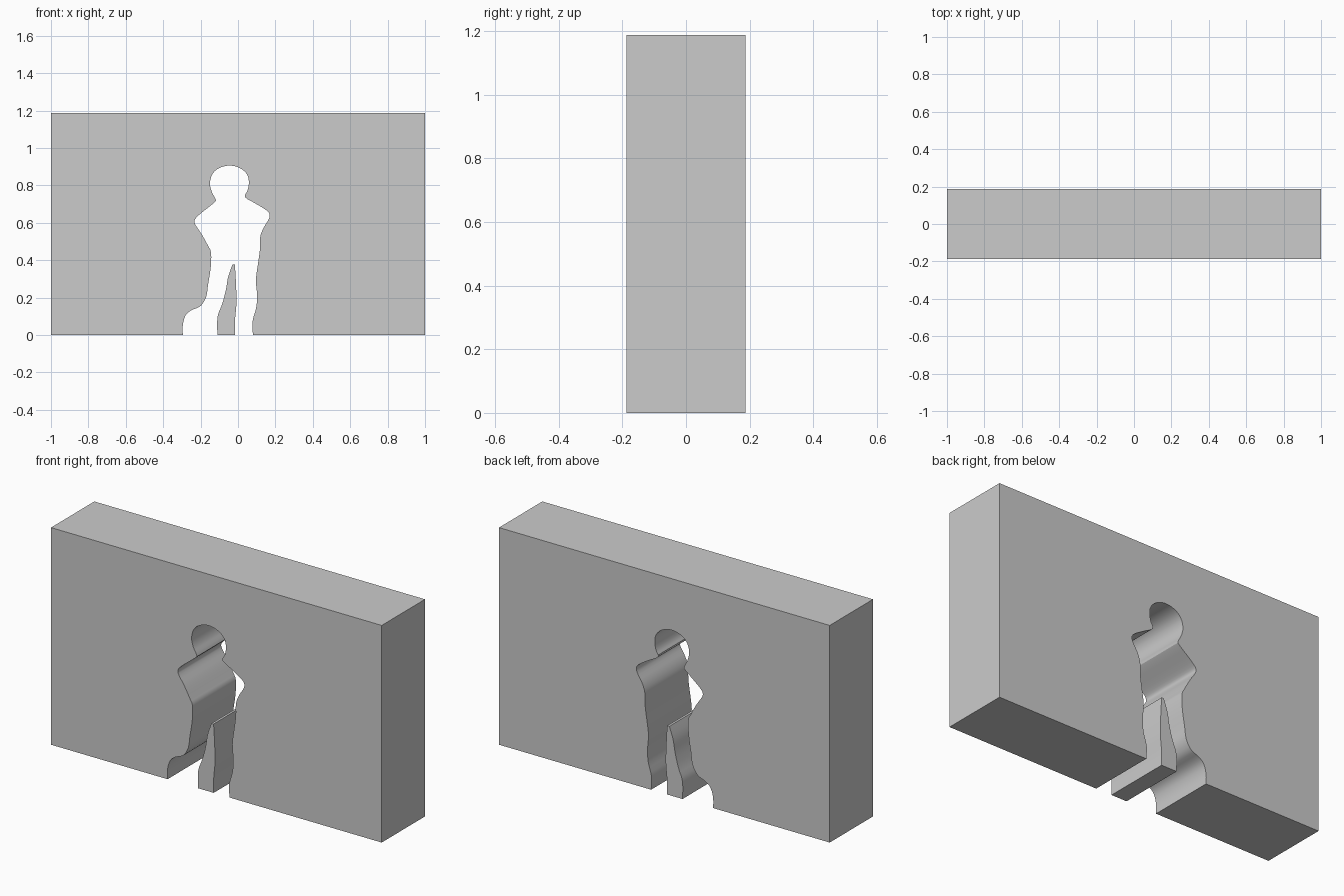
import bpy, bmesh
from mathutils import Vector

if "Cube" in bpy.data.objects:
    bpy.data.objects.remove(bpy.data.objects["Cube"])

W, H, D = 1.0, 1.187, 0.187   # half width, height, half depth


def smooth_path(pts, steps=3):
    """Catmull-Rom curve through the given (x, z) points."""
    p = [Vector(q) for q in pts]
    p = [p[0]] + p + [p[-1]]
    out = []
    for a, b, c, d in zip(p, p[1:], p[2:], p[3:]):
        for i in range(steps):
            t = i / steps
            out.append(b + 0.5 * t * (c - a + t * (2*a - 5*b + 4*c - d + t * (3*b - a - 3*c + d))))
    out.append(p[-1])
    return out


def slab(name, outline):
    """Extrude an (x, z) outline through the wall thickness."""
    bm = bmesh.new()
    face = bm.faces.new([bm.verts.new((x, -D, z)) for x, z in outline])
    ext = bmesh.ops.extrude_face_region(bm, geom=[face])
    verts = [g for g in ext["geom"] if isinstance(g, bmesh.types.BMVert)]
    bmesh.ops.translate(bm, verts=verts, vec=(0, 2 * D, 0))
    bmesh.ops.recalc_face_normals(bm, faces=bm.faces)
    mesh = bpy.data.meshes.new(name)
    bm.to_mesh(mesh)
    bm.free()
    ob = bpy.data.objects.new(name, mesh)
    bpy.context.collection.objects.link(ob)
    bpy.ops.object.select_all(action='DESELECT')
    ob.select_set(True)
    bpy.context.view_layer.objects.active = ob
    bpy.ops.object.shade_smooth_by_angle(angle=0.52)
    return ob


# Figure-shaped opening: left foot, left arm, head, right arm, right foot
left_side = [(-.295, 0), (-.295, .055), (-.28, .105), (-.25, .132), (-.20, .155),
             (-.17, .205), (-.16, .27), (-.146, .36), (-.144, .44), (-.16, .477),
             (-.195, .54), (-.225, .585), (-.232, .613), (-.205, .645), (-.127, .708)]
head = [(-.12, .727), (-.14, .765), (-.15, .815), (-.134, .865), (-.095, .895),
        (-.04, .906), (.015, .89), (.05, .855), (.058, .81), (.05, .77), (.037, .738)]
right_side = [(.09, .705), (.14, .675), (.167, .65), (.165, .62), (.135, .57),
              (.118, .52), (.117, .455), (.106, .375), (.096, .295), (.102, .21),
              (.097, .145), (.077, .07), (.08, 0)]
opening = smooth_path(left_side + head + right_side)
slab("wall", [(-W, H), (-W, 0)] + [tuple(p) for p in opening] + [(W, 0), (W, H)])

# Wedge standing between the legs
wedge_left = [(-.11, 0), (-.11, .095), (-.085, .165), (-.065, .24), (-.053, .31), (-.03, .376)]
wedge_right = [(-.017, .376), (-.012, .3), (-.008, .175), (-.016, .08), (-.016, 0)]
slab("leg_wedge", [tuple(p) for p in smooth_path(wedge_left) + smooth_path(wedge_right)])
